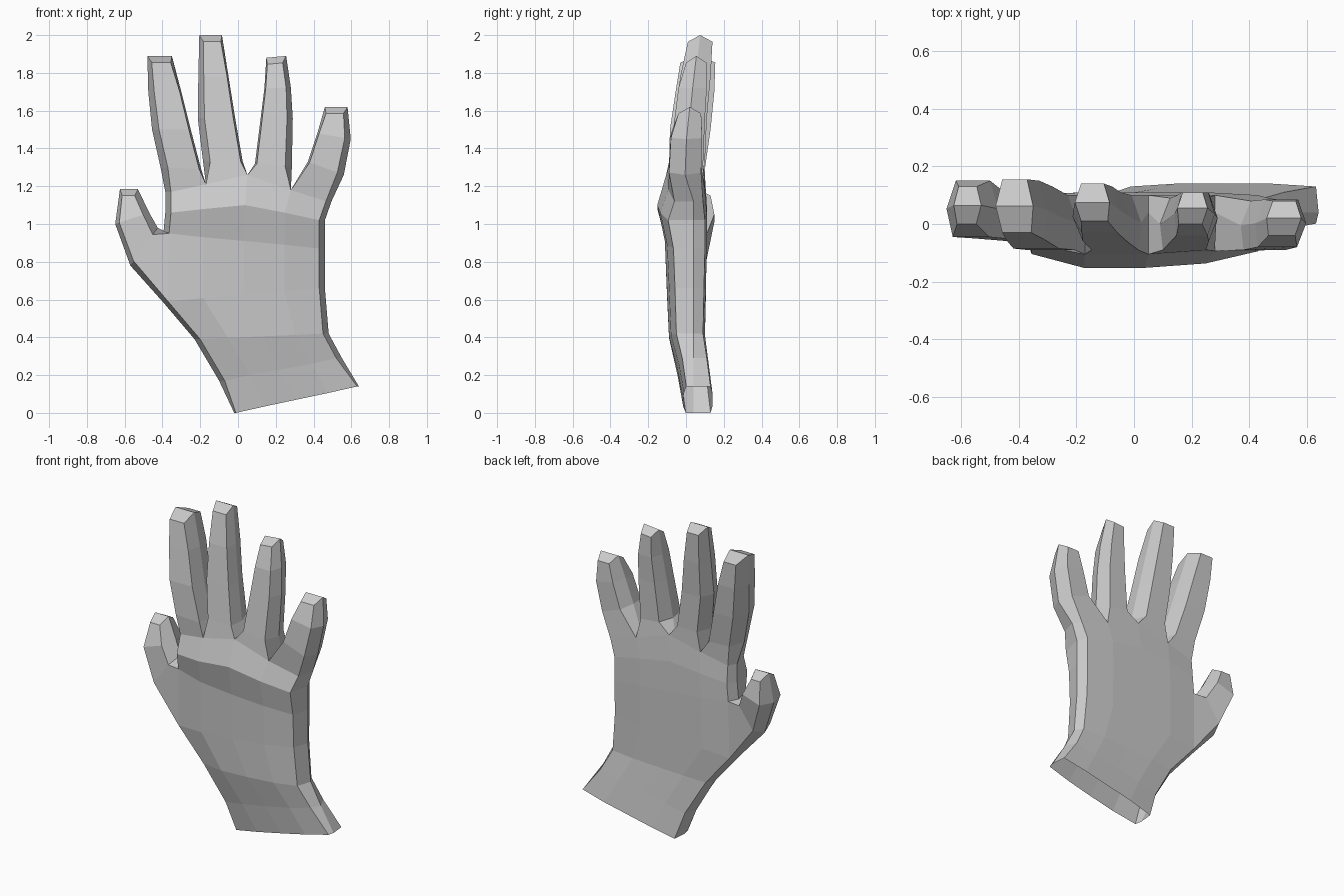
import bpy, bmesh

if "Cube" in bpy.data.objects:
    bpy.data.objects.remove(bpy.data.objects["Cube"])

mat = bpy.data.materials.new("light grey")
mat.diffuse_color = (0.6, 0.6, 0.6, 1)
mat.use_nodes = True
mat.node_tree.nodes["Principled BSDF"].inputs["Base Color"].default_value = mat.diffuse_color

bm = bmesh.new()
COLS = 5


def vert(x, y, z):
    return bm.verts.new((x, y, z))


def face(*vs):
    return bm.faces.new(vs)


# Palm rows from wrist to knuckles: left x, left z, right x, right z, front y, back y
rows = [
    (-0.02, 0.00, 0.64, 0.14, -0.015, 0.14),
    (-0.10, 0.17, 0.55, 0.29, -0.045, 0.12),
    (-0.23, 0.39, 0.48, 0.42, -0.09, 0.10),
    (-0.40, 0.59, 0.46, 0.66, -0.10, 0.105),
    (-0.395, 0.95, 0.46, 0.87, -0.112, 0.11),
    (-0.385, 1.06, 0.46, 1.02, -0.152, 0.11),
]
weight = [0.75, 1.0, 1.0, 0.92, 0.7]      # front is bowed across the width
arch = [0, 0.03, 0.06, 0.03, 0]           # knuckle row curves upward
# Valleys between the fingers, x and z
valleys = [(-0.385, 1.17), (-0.17, 1.21), (0.05, 1.26), (0.28, 1.18), (0.495, 1.12)]

front, back, mid = [], [], []
for r in range(len(rows) + 1):
    f, b, m = [], [], []
    for c in range(COLS):
        t = c / (COLS - 1)
        if r < len(rows):
            xl, zl, xr, zr, yf, yb = rows[r]
            x, z = xl + (xr - xl) * t, zl + (zr - zl) * t
            if r == 5:
                z += arch[c]
        else:
            x, z = valleys[c]
            yf, yb = -0.105, 0.10
        inset = {0: 0.03, COLS - 1: -0.03}.get(c, 0) * (0.3 if r == 0 else 1)
        outer = inset != 0
        f.append(vert(x + inset, 0.04 - (0.04 - yf) * weight[c], z))
        b.append(vert(x + inset, yb - (0.01 if outer else 0), z))
        # side ridge, and valley floor on the last row
        m.append(vert(x, 0.04, z) if outer or r == len(rows) else None)
    front.append(f)
    back.append(b)
    mid.append(m)

for r in range(len(rows)):
    for c in range(COLS - 1):
        for s in (front, back):
            face(s[r][c], s[r][c + 1], s[r + 1][c + 1], s[r + 1][c])
    for c in (0, COLS - 1):
        if c == 0 and r == 3:
            continue                       # thumb grows from here
        for s in (front, back):
            face(s[r][c], mid[r][c], mid[r + 1][c], s[r + 1][c])


def digit(base, rings, fl, fr):
    """Six-sided loft from base; ring = left x, z, right x, z, front y, back y.
    fl, fr: where the front face starts and ends across the width."""
    prev = base
    for i, (xl, zl, xr, zr, yf, yb) in enumerate(rings):
        drop = 0.035 if i == len(rings) - 1 else 0
        ym = (yf + yb) / 2

        def at(t, y, d):
            return vert(xl + (xr - xl) * t, y, zl + (zr - zl) * t - d)
        ring = [at(fl, yf, drop), at(fr, yf, drop), at(1, ym, 0),
                at(0.84, yb, drop), at(0.18, yb, drop), at(0, ym, 0)]
        for k in range(6):
            n = (k + 1) % 6
            face(prev[k], prev[n], ring[n], ring[k])
        prev = ring
    # ridged fingertip
    face(prev[0], prev[1], prev[2], prev[5])
    face(prev[5], prev[2], prev[3], prev[4])


# Fingers: index, middle, ring, little
fingers = [
    [(-0.41, 1.30, -0.195, 1.29, -0.09, 0.10),
     (-0.455, 1.50, -0.25, 1.50, -0.085, 0.13),
     (-0.475, 1.70, -0.30, 1.70, -0.055, 0.15),
     (-0.48, 1.89, -0.35, 1.89, -0.03, 0.155)],
    [(-0.185, 1.33, 0.025, 1.33, -0.09, 0.10),
     (-0.213, 1.56, -0.015, 1.56, -0.06, 0.11),
     (-0.21, 1.78, -0.05, 1.78, -0.03, 0.13),
     (-0.205, 2.00, -0.085, 2.00, 0.01, 0.14)],
    [(0.09, 1.32, 0.285, 1.30, -0.09, 0.09),
     (0.12, 1.56, 0.29, 1.56, -0.06, 0.10),
     (0.14, 1.72, 0.28, 1.72, -0.04, 0.11),
     (0.15, 1.88, 0.255, 1.89, 0.0, 0.11)],
    [(0.37, 1.33, 0.56, 1.26, -0.09, 0.08),
     (0.42, 1.48, 0.597, 1.45, -0.08, 0.085),
     (0.46, 1.62, 0.58, 1.62, -0.04, 0.08)],
]
top = len(rows)
for i, rings in enumerate(fingers):
    fl, fr = (0.18, 0.95) if i < 2 else (0.05, 0.82)
    digit([front[top][i], front[top][i + 1], mid[top][i + 1],
           back[top][i + 1], back[top][i], mid[top][i]], rings, fl, fr)

# Thumb
digit([front[3][0], front[4][0], mid[4][0], back[4][0], back[3][0], mid[3][0]],
      [(-0.57, 0.78, -0.425, 0.98, -0.05, 0.11),
       (-0.65, 1.00, -0.47, 1.06, -0.045, 0.15),
       (-0.625, 1.185, -0.53, 1.185, 0.0, 0.13)], 0.12, 0.82)

bmesh.ops.recalc_face_normals(bm, faces=bm.faces)
mesh = bpy.data.meshes.new("hand")
bm.to_mesh(mesh)
bm.free()
mesh.materials.append(mat)
hand = bpy.data.objects.new("hand", mesh)
bpy.context.collection.objects.link(hand)
